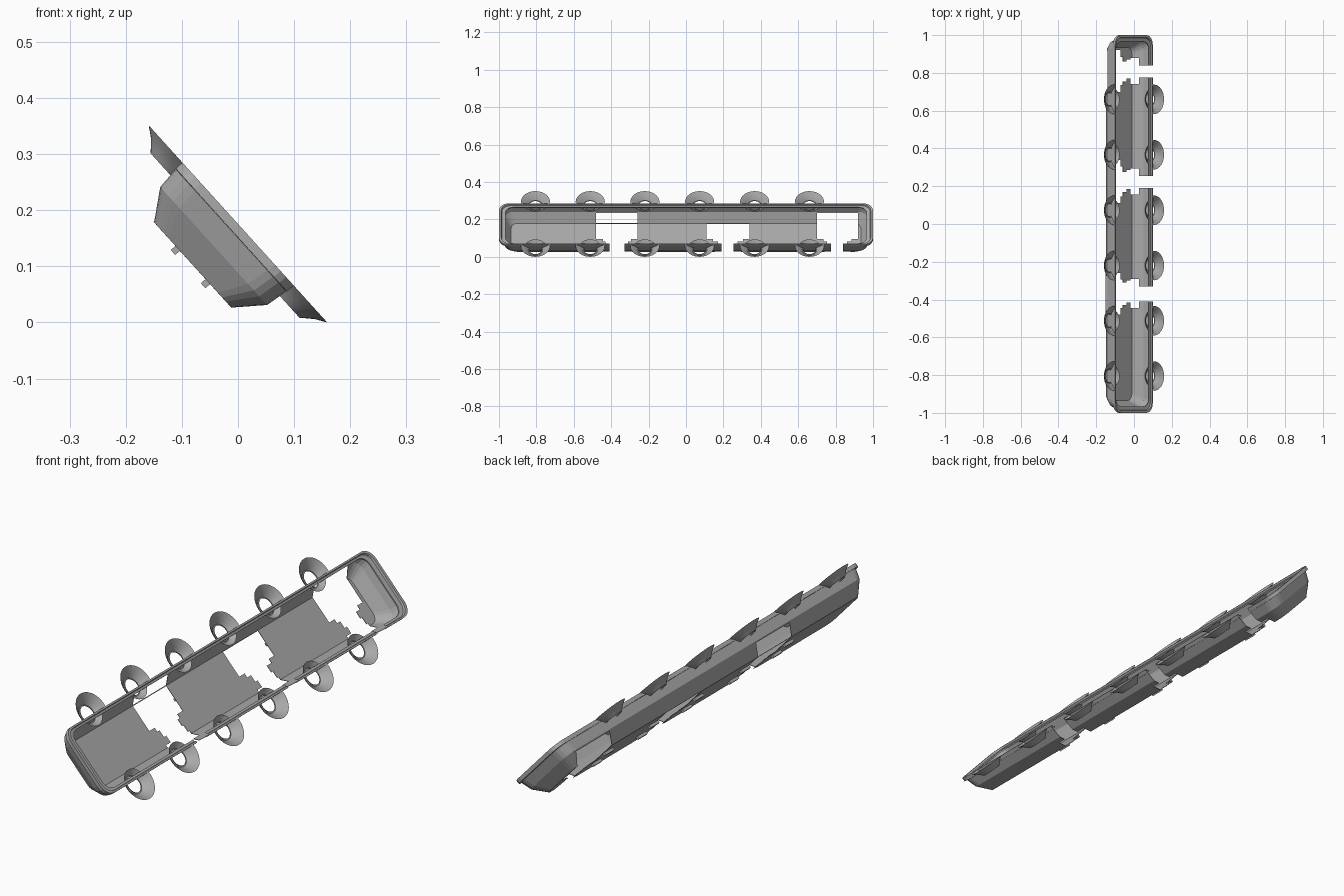
import bpy, bmesh, math
from mathutils import Matrix

if "Cube" in bpy.data.objects:
    bpy.data.objects.remove(bpy.data.objects["Cube"])

# Tray frame: local x runs down the slope, y along the length, z out of the opening
TILT = Matrix.Translation((0, 0, 0.1756)) @ Matrix.Rotation(math.atan2(0.741, 0.671), 4, 'Y')

DARK = bpy.data.materials.new("dark_grey")
DARK.diffuse_color = (0.4, 0.4, 0.4, 1)
DARK.use_nodes = True
DARK.node_tree.nodes["Principled BSDF"].inputs["Base Color"].default_value = DARK.diffuse_color


def finish(name, bm, thickness=0.0, smooth=False):
    bmesh.ops.recalc_face_normals(bm, faces=bm.faces)
    mesh = bpy.data.meshes.new(name)
    bm.to_mesh(mesh)
    bm.free()
    mesh.materials.append(DARK)
    ob = bpy.data.objects.new(name, mesh)
    bpy.context.collection.objects.link(ob)
    ob.matrix_world = TILT
    if thickness:
        mod = ob.modifiers.new("thickness", 'SOLIDIFY')
        mod.thickness = thickness
        mod.offset = 0
    if smooth:
        bpy.context.view_layer.objects.active = ob
        ob.select_set(True)
        bpy.ops.object.shade_smooth_by_angle(angle=math.radians(35))
        ob.select_set(False)
    return ob


def rounded_ring(bm, hx, hy, r, z, seg=5):
    ring = []
    for k, (sx, sy) in enumerate([(1, 1), (-1, 1), (-1, -1), (1, -1)]):
        for i in range(seg + 1):
            a = math.pi / 2 * (k + i / seg)
            ring.append(bm.verts.new((sx * (hx - r) + r * math.cos(a),
                                      sy * (hy - r) + r * math.sin(a), z)))
    return ring


def bridge(bm, a, b):
    n = len(a)
    for i in range(n):
        bm.faces.new((a[i], a[(i + 1) % n], b[(i + 1) % n], b[i]))


def loft(bm, rings, cap=False):
    made = [rounded_ring(bm, *r) for r in rings]
    for a, b in zip(made, made[1:]):
        bridge(bm, a, b)
    if cap:
        bm.faces.new(made[-1])


# Cutout regions: (x0, x1, y0, y1, highest z)
cuts = []
for x0, y0, y1 in [(-0.137, -0.48, -0.26), (-0.10, 0.11, 0.34), (-0.137, 0.70, 0.92)]:
    cuts.append((x0, 0.03, y0, y1, -0.05))
for y0, y1 in [(-0.43, -0.30), (0.17, 0.285), (0.755, 0.87)]:
    # stepped, tooth-like lower edge
    for x0, x1, d0, d1 in [(0.03, 0.06, 0, 0.01), (0.06, 0.09, 0.015, 0),
                           (0.09, 0.125, -0.015, -0.01), (0.125, 0.17, 0.02, 0.03)]:
        cuts.append((x0, x1, y0 + d0, y1 - d1, 0.1))


def cut_open(bm):
    for axis, vals in ((0, {c[i] for c in cuts for i in (0, 1)}),
                       (1, {c[i] for c in cuts for i in (2, 3)})):
        no = (1, 0, 0) if axis == 0 else (0, 1, 0)
        for v in sorted(vals):
            bmesh.ops.bisect_plane(bm, geom=bm.verts[:] + bm.edges[:] + bm.faces[:],
                                   plane_co=[v * c for c in no], plane_no=no, dist=1e-5)
    doomed = []
    for f in bm.faces:
        c = f.calc_center_median()
        if any(x0 < c.x < x1 and y0 < c.y < y1 and c.z < zm for x0, x1, y0, y1, zm in cuts):
            doomed.append(f)
    bmesh.ops.delete(bm, geom=doomed, context='FACES')
    bmesh.ops.dissolve_limit(bm, angle_limit=0.01, verts=bm.verts, edges=bm.edges)


# Tub: straight wall, sloped lower wall, floor
bm = bmesh.new()
loft(bm, [(0.146, 0.985, 0.05, -0.0165), (0.141, 0.97, 0.05, -0.058),
          (0.102, 0.935, 0.035, -0.108)], cap=True)
cut_open(bm)
finish("tub", bm, 0.002)

# Rim: raised outer lip and lower inner ledge
bm = bmesh.new()
loft(bm, [(0.143, 0.982, 0.05, -0.016), (0.148, 1.0, 0.05, -0.016), (0.148, 1.0, 0.05, 0.0),
          (0.141, 0.988, 0.045, 0.0), (0.139, 0.985, 0.045, -0.008),
          (0.130, 0.965, 0.04, -0.010), (0.130, 0.965, 0.04, -0.016)])
cut_open(bm)
finish("rim", bm)

# Flared cups along both long sides
CUP = [(0.078, 0.0), (0.059, -0.012), (0.047, -0.023), (0.039, -0.031), (0.034, -0.031),
       (0.034, -0.027)]
SEG = 32


def cup(side, y):
    bm = bmesh.new()
    rings = [[bm.verts.new((side * 0.159 + r * math.cos(2 * math.pi * i / SEG),
                            y + r * math.sin(2 * math.pi * i / SEG), z))
              for i in range(SEG)] for r, z in CUP]
    for a, b in zip(rings, rings[1:]):
        bridge(bm, a, b)
    # the flare's outermost band stops at the tub wall
    doomed = []
    for f in bm.faces:
        c = f.calc_center_median()
        if abs(c.x) < 0.14 and c.z > -0.012:
            doomed.append(f)
    bmesh.ops.delete(bm, geom=doomed, context='FACES')
    finish("side_cup", bm, smooth=True)


for y in (-0.805, -0.512, -0.22, 0.073, 0.367, 0.66):
    for side in (-1, 1):
        cup(side, y)


def box(bm, x, y0, y1, z, sx, sz):
    m = Matrix.Translation((x, (y0 + y1) / 2, z)) @ Matrix.Diagonal((sx, y1 - y0, sz, 1))
    bmesh.ops.create_cube(bm, size=1, matrix=m)


# Small rails under the floor beside each opening
bm = bmesh.new()
for y0, y1 in [(-0.54, -0.485), (-0.255, -0.2), (0.05, 0.105), (0.345, 0.4), (0.64, 0.695)]:
    for x in (-0.04, 0.04):
        box(bm, x, y0, y1, -0.114, 0.012, 0.012)
finish("floor_rails", bm)

# Thin strip left across the first opening at the floor crease
bm = bmesh.new()
box(bm, -0.102, -0.48, -0.26, -0.108, 0.004, 0.002)
finish("crease_strip", bm)

# Short tabs reaching into the openings
bm = bmesh.new()
for y0, y1 in [(-0.48, -0.26), (0.11, 0.34), (0.70, 0.92)]:
    box(bm, 0.021, y0, y0 + 0.035, -0.108, 0.018, 0.002)
    box(bm, 0.021, y1 - 0.035, y1, -0.108, 0.018, 0.002)
finish("opening_tabs", bm)
